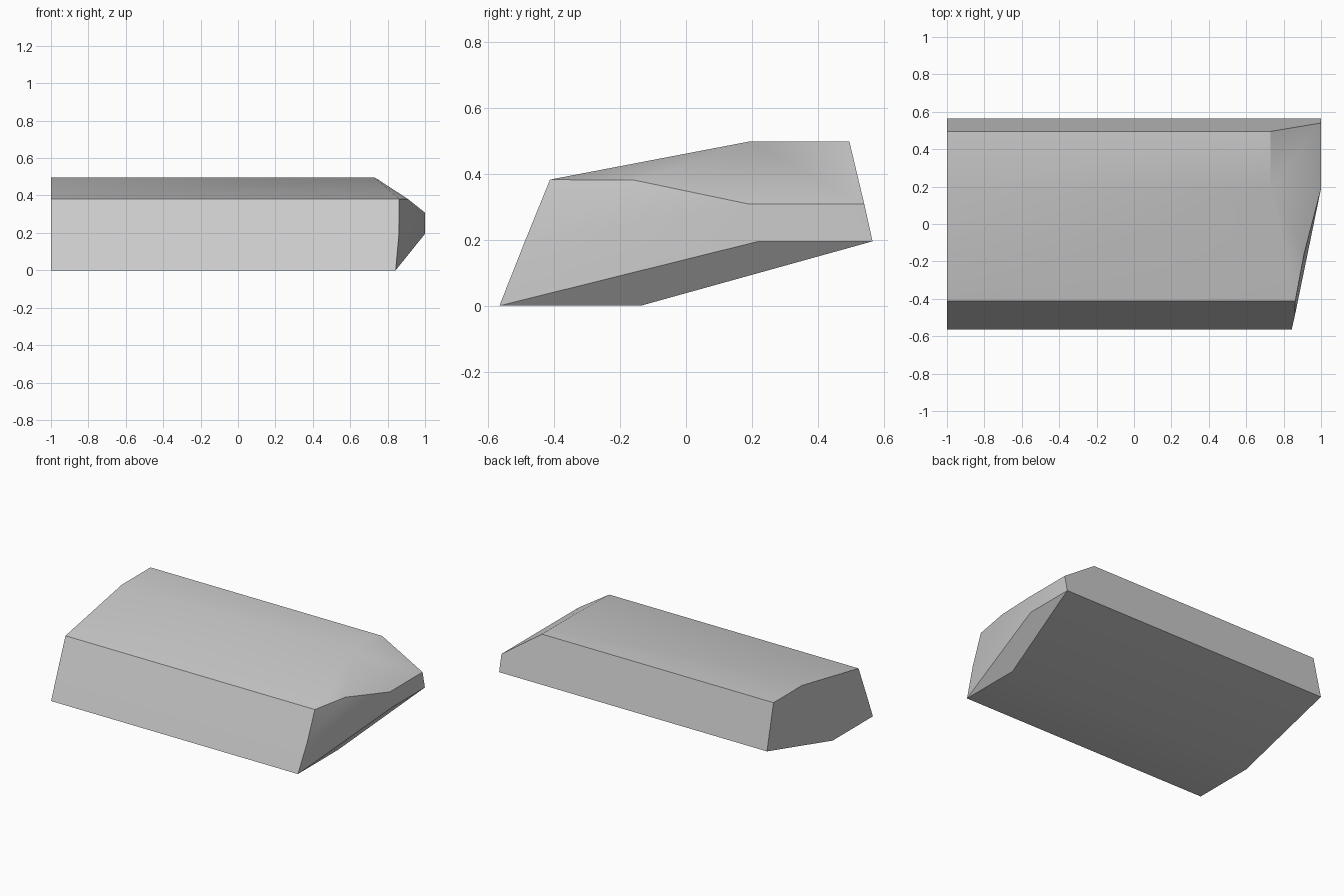
import bpy
import bmesh
import math

cube = bpy.data.objects.get("Cube")
if cube:
    bpy.data.objects.remove(cube, do_unlink=True)

grey = bpy.data.materials.new("plain grey")
grey.use_nodes = True
colour = (0.6, 0.6, 0.6, 1)
grey.diffuse_color = colour
grey.node_tree.nodes["Principled BSDF"].inputs["Base Color"].default_value = colour

bm = bmesh.new()

# Flat end profile, going round from the lower front edge
profile = {
    "front_low": (-0.565, 0), "front_mid": (-0.49, 0.19), "front_top": (-0.412, 0.382),
    "roof_front": (0.19, 0.497), "roof_back": (0.495, 0.497),
    "back_low": (0.565, 0.195), "base_back": (-0.137, 0),
}
flat = {name: bm.verts.new((-1, y, z)) for name, (y, z) in profile.items()}

# The same profile at the shaped end, each corner with its own reach
reach = {
    "front_low": 0.843, "front_mid": 0.86, "front_top": 0.862,
    "roof_front": 0.73, "roof_back": 0.73, "back_low": 1, "base_back": 0.843,
}
shaped = {name: bm.verts.new((reach[name], y, z)) for name, (y, z) in profile.items()}

# Extra corners where the roof slopes down to the shaped end
eave_front = bm.verts.new((0.91, -0.155, 0.38))
eave_mid = bm.verts.new((1, 0.19, 0.308))
eave_back = bm.verts.new((1, 0.54, 0.308))
side_low = bm.verts.new((1, 0.22, 0.195))

# Long sides between the two ends
names = list(profile)
for a, b in zip(names, names[1:] + names[:1]):
    corners = [flat[a], flat[b], shaped[b], shaped[a]]
    if (a, b) == ("roof_back", "back_low"):
        corners.insert(3, eave_back)
    bm.faces.new(corners)
bm.faces.new(flat.values())

# Shaped end: roof slopes, upright side and undercut
s = shaped
for corners in (
    (s["front_top"], s["roof_front"], eave_front),
    (s["roof_front"], s["roof_back"], eave_back, eave_mid),
    (s["roof_front"], eave_mid, eave_front),
    (s["front_mid"], s["front_top"], eave_front, eave_mid),
    (s["front_mid"], eave_mid, side_low),
    (s["front_low"], s["front_mid"], side_low),
    (eave_mid, eave_back, s["back_low"], side_low),
    (s["front_low"], side_low, s["back_low"], s["base_back"]),
):
    bm.faces.new(corners)
bmesh.ops.recalc_face_normals(bm, faces=bm.faces)

mesh = bpy.data.meshes.new("wedge_block")
bm.to_mesh(mesh)
bm.free()
mesh.materials.append(grey)
block = bpy.data.objects.new("wedge_block", mesh)
bpy.context.collection.objects.link(block)

# Soft shading across the shallow bends only
bpy.context.view_layer.objects.active = block
block.select_set(True)
bpy.ops.object.shade_smooth_by_angle(angle=math.radians(30))
